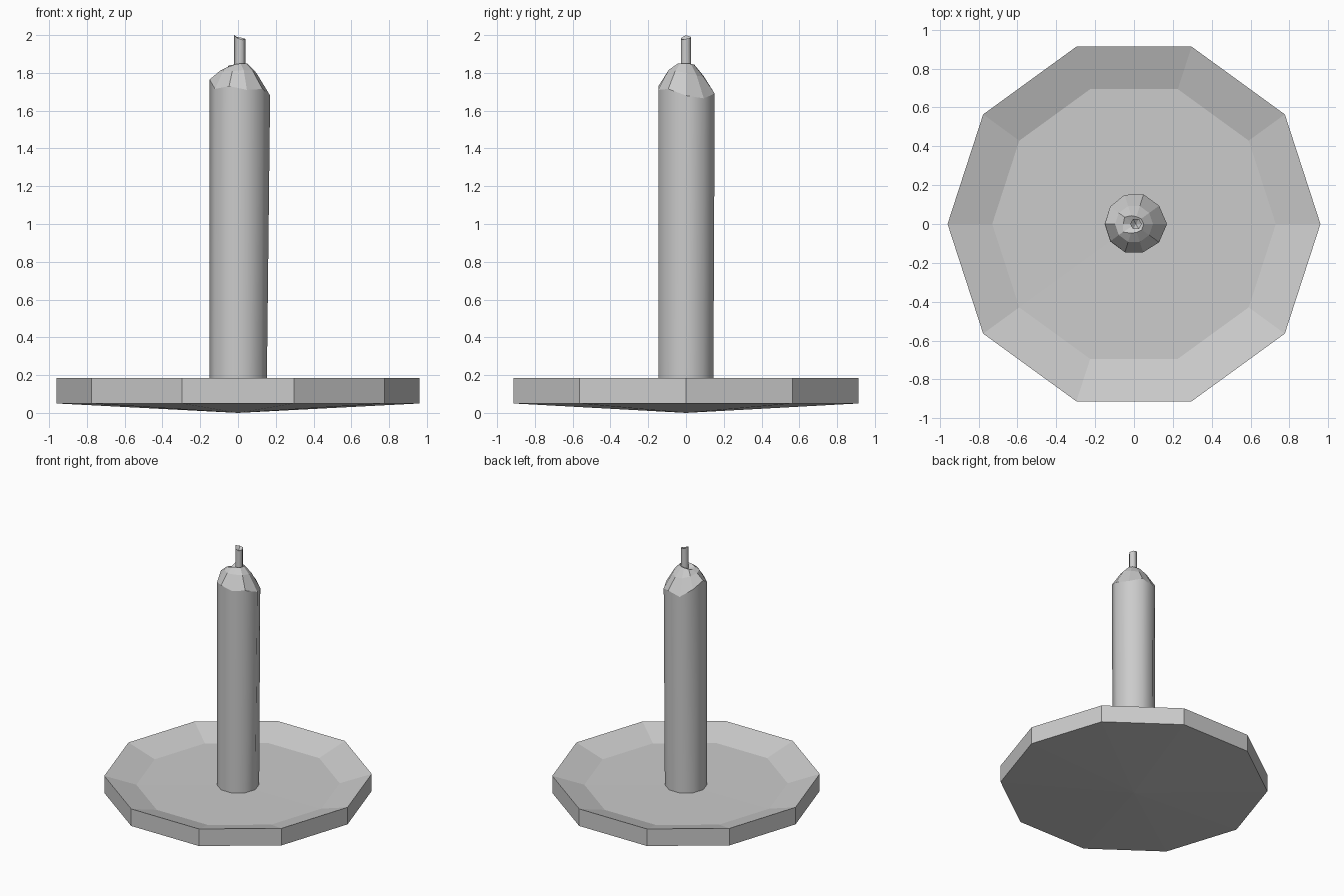
import bpy, bmesh
from math import cos, sin, tau

if "Cube" in bpy.data.objects:
    bpy.data.objects.remove(bpy.data.objects["Cube"])


def ring(n, r, z, cx=0.0):
    """Ring of n points; r and z may be single values or per-point lists."""
    rs = r if isinstance(r, list) else [r] * n
    zs = z if isinstance(z, list) else [z] * n
    return [(cx + rs[i] * cos(tau * i / n), rs[i] * sin(tau * i / n), zs[i]) for i in range(n)]


def loft(name, bottom, rings, top, smooth_bands=()):
    """Skin stacked rings and close both ends with fans to a centre point."""
    bm = bmesh.new()
    loops = [[bm.verts.new(p) for p in pts] for pts in rings]
    n = len(loops[0])
    low, high = bm.verts.new(bottom), bm.verts.new(top)
    for i in range(n):
        j = (i + 1) % n
        bm.faces.new((low, loops[0][j], loops[0][i]))
        for k in range(len(loops) - 1):
            a, b = loops[k], loops[k + 1]
            f = bm.faces.new((a[i], a[j], b[j], b[i]))
            f.smooth = k in smooth_bands
        bm.faces.new((high, loops[-1][i], loops[-1][j]))
    mesh = bpy.data.meshes.new(name)
    bm.to_mesh(mesh)
    bm.free()
    obj = bpy.data.objects.new(name, mesh)
    bpy.context.collection.objects.link(obj)
    return obj


# Ten-sided dish: shallow cone underneath, raised sloping rim
loft("dish", (0, 0, 0),
     [ring(10, 0.96, 0.05), ring(10, 0.96, 0.185), ring(10, 0.73, 0.113)],
     (0, 0, 0.108))

# Candle: smooth shaft with an uneven melted, faceted shoulder
edge_r = [0.17, 0.16, 0.16, 0.158, 0.152, 0.15, 0.15, 0.153, 0.153, 0.16]
edge_z = [1.68, 1.665, 1.69, 1.665, 1.72, 1.765, 1.715, 1.73, 1.71, 1.715]
neck_z = [1.80, 1.785, 1.78, 1.785, 1.80, 1.81, 1.81, 1.81, 1.815, 1.81]
lip_z = [1.85, 1.848, 1.845, 1.845, 1.84, 1.825, 1.83, 1.845, 1.85, 1.85]
lip_r = [0.05, 0.045, 0.04, 0.045, 0.06, 0.055, 0.07, 0.05, 0.045, 0.05]
loft("candle", (0, 0, 0.1),
     [ring(10, 0.152, 0.1), ring(10, edge_r, edge_z),
      ring(10, 0.097, neck_z), ring(10, lip_r, lip_z)],
     (0.01, 0, 1.825), smooth_bands=(0,))

# Wick: thin stub with a ragged, slightly hollow tip
loft("wick", (0.01, 0, 1.80),
     [ring(6, 0.03, 1.80, 0.01),
      ring(6, 0.03, [1.98, 1.985, 1.99, 2.0, 1.985, 1.975], 0.01)],
     (0.01, 0, 1.97), smooth_bands=(0,))
